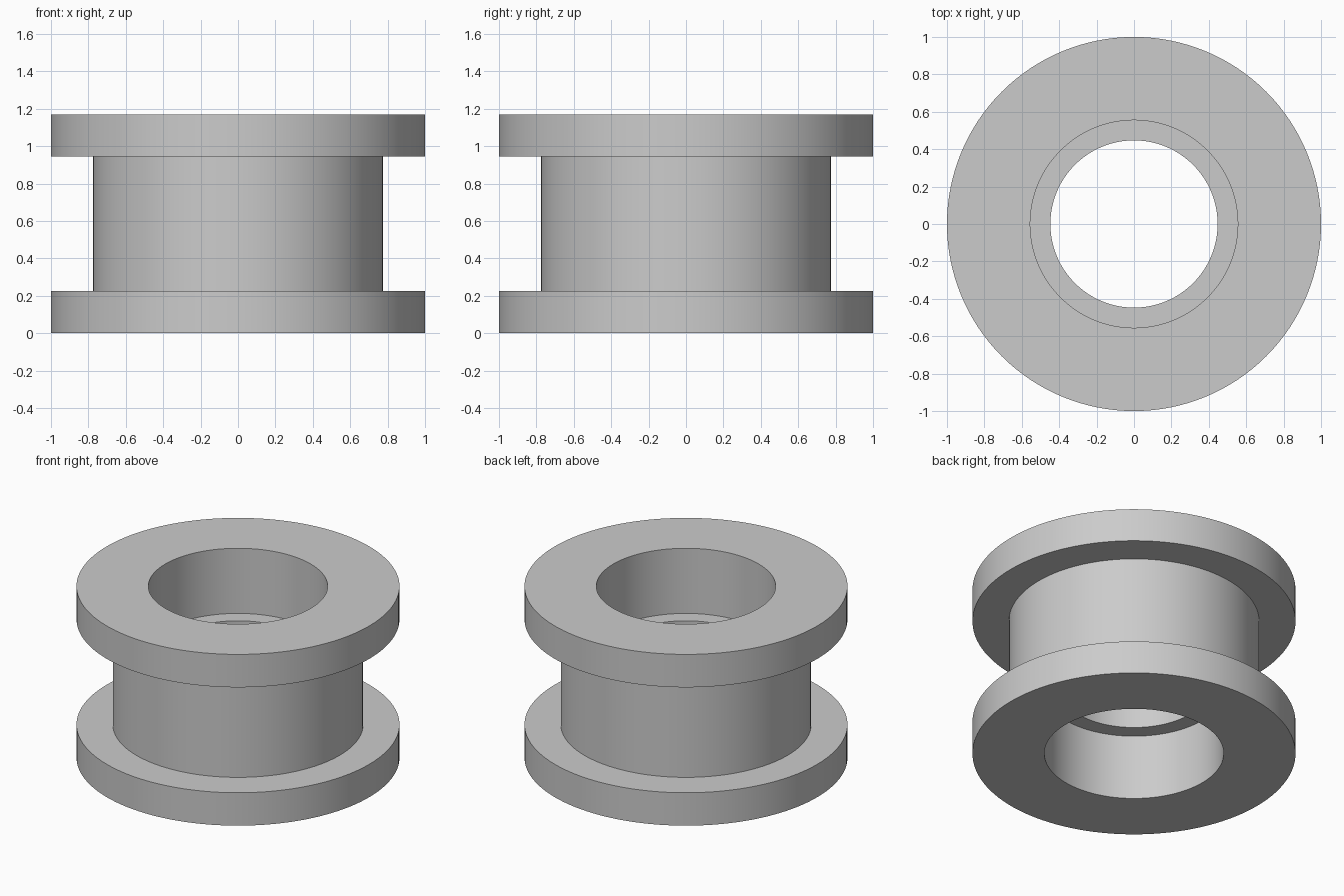
import bpy, bmesh, math

cube = bpy.data.objects.get("Cube")
if cube:
    bpy.data.objects.remove(cube, do_unlink=True)

# Colour
grey = bpy.data.materials.new("plain grey")
grey.use_nodes = True
colour = (0.6, 0.6, 0.6, 1)
grey.diffuse_color = colour
grey.node_tree.nodes["Principled BSDF"].inputs["Base Color"].default_value = colour

HEIGHT = 1.17
FLANGE = 0.225     # flange thickness
POCKET = 0.445     # depth of the bore at each end
SEGMENTS = 128

# Lower half of the section, from the inner ledge out to the groove
lower = [(0.447, POCKET), (0.555, POCKET), (0.555, 0), (1, 0), (1, FLANGE), (0.775, FLANGE)]
upper = [(r, HEIGHT - z) for r, z in reversed(lower)]

# Revolve the closed section into the flanged roller
bm = bmesh.new()
ring = [bm.verts.new((r, 0, z)) for r, z in lower + upper]
edges = [bm.edges.new((ring[i - 1], ring[i])) for i in range(len(ring))]
bmesh.ops.spin(bm, geom=ring + edges, cent=(0, 0, 0), axis=(0, 0, 1),
               angle=math.tau, steps=SEGMENTS, use_merge=True)
bmesh.ops.remove_doubles(bm, verts=bm.verts, dist=0.0001)
bmesh.ops.recalc_face_normals(bm, faces=bm.faces)
mesh = bpy.data.meshes.new("flanged_roller")
bm.to_mesh(mesh)
bm.free()
mesh.materials.append(grey)

roller = bpy.data.objects.new("flanged_roller", mesh)
bpy.context.collection.objects.link(roller)
bpy.context.view_layer.objects.active = roller
roller.select_set(True)
bpy.ops.object.shade_smooth_by_angle(angle=math.radians(30))
